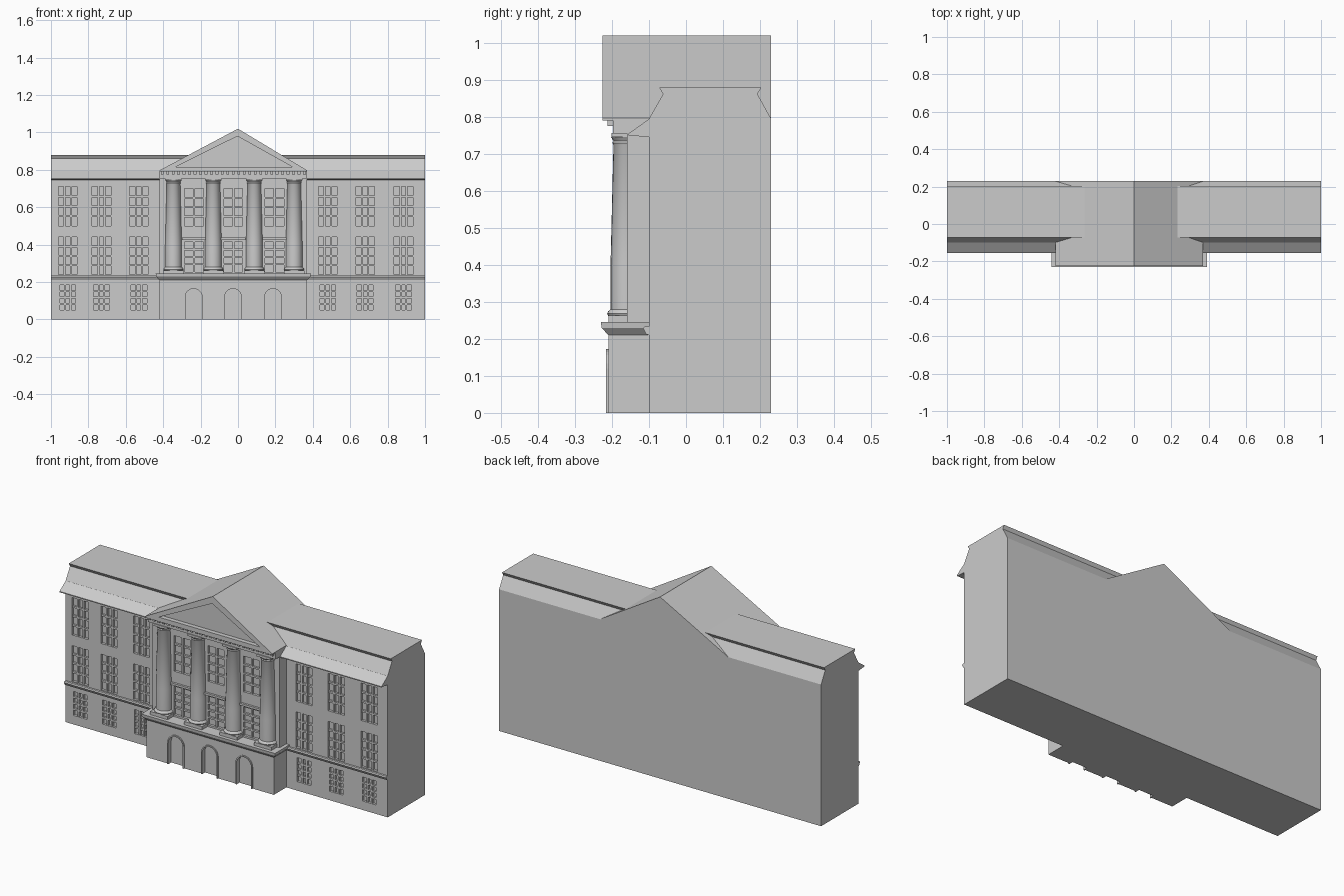
import bpy, bmesh, math
from mathutils import Vector

if "Cube" in bpy.data.objects:
    bpy.data.objects.remove(bpy.data.objects["Cube"])


def finish(bm, name):
    bmesh.ops.recalc_face_normals(bm, faces=bm.faces[:])
    me = bpy.data.meshes.new(name)
    bm.to_mesh(me)
    bm.free()
    ob = bpy.data.objects.new(name, me)
    bpy.context.collection.objects.link(ob)
    return ob


def add_prism(bm, pts, lo, hi, axis):
    """Extrude (y,z) points along x, or (x,z) points along y."""
    def place(p, t):
        return (t, p[0], p[1]) if axis == 'X' else (p[0], t, p[1])
    a = [bm.verts.new(place(p, lo)) for p in pts]
    b = [bm.verts.new(place(p, hi)) for p in pts]
    n = len(pts)
    bm.faces.new(a)
    bm.faces.new(b[::-1])
    for i in range(n):
        bm.faces.new((a[i], b[i], b[(i + 1) % n], a[(i + 1) % n]))


def prism(name, pts, lo, hi, axis):
    bm = bmesh.new()
    add_prism(bm, pts, lo, hi, axis)
    return finish(bm, name)


def add_box(bm, x0, x1, y0, y1, z0, z1):
    add_prism(bm, [(x0, z0), (x1, z0), (x1, z1), (x0, z1)], y0, y1, 'Y')


def boxes(name, items):
    bm = bmesh.new()
    for b in items:
        add_box(bm, *b)
    return finish(bm, name)


def cut(ob, cutter):
    m = ob.modifiers.new("cut", 'BOOLEAN')
    m.operation = 'DIFFERENCE'
    m.solver = 'EXACT'
    m.object = cutter
    bpy.context.view_layer.objects.active = ob
    bpy.ops.object.modifier_apply(modifier=m.name)


def glazing(wins, y, depth):
    """Bars dividing each window opening into panes."""
    out, t = [], 0.005
    for x, w, z0, z1, cols, rows in wins:
        for i in range(1, cols):
            c = x - w / 2 + w * i / cols
            out.append((c - t, c + t, y + 0.002, y + depth + 0.002, z0 - .001, z1 + .001))
        for j in range(1, rows):
            c = z0 + (z1 - z0) * j / rows
            out.append((x - w / 2 - .001, x + w / 2 + .001, y + 0.003, y + depth + 0.002, c - t, c + t))
    return out


def openings(wins, y, depth):
    return [(x - w / 2, x + w / 2, y - 0.05, y + depth, z0, z1) for x, w, z0, z1, c, r in wins]


XL, XR = -0.42, 0.37          # portico sides
WALL, BAY, BASE = -0.10, -0.16, -0.21   # front planes
DEPTH = 0.014

# main block with its stepped roof
body = prism("main_block", [(WALL, 0), (0.23, 0), (0.23, 0.795), (0.193, 0.862), (0.204, 0.88),
                            (-0.073, 0.88), (-0.062, 0.862), (WALL, 0.795)], -1, 1, 'X')
wings = []
for x in (-0.91, -0.73, -0.53, 0.48, 0.68, 0.885):
    wings += [(x, 0.085, 0.05, 0.185, 3, 4), (x, 0.10, 0.24, 0.44, 3, 4), (x, 0.10, 0.50, 0.71, 3, 4)]
cutter = boxes("wing_window_cutter", openings(wings, WALL, DEPTH))
cut(body, cutter)
bpy.data.objects.remove(cutter)
boxes("wing_window_bars", glazing(wings, WALL, DEPTH))

# eaves and string course on both wings
for side, x0, x1 in (("left", -1, XL), ("right", XR, 1)):
    prism(side + "_eave", [(-0.095, 0.798), (-0.155, 0.755), (-0.155, 0.75), (-0.095, 0.745)], x0, x1, 'X')
    prism(side + "_string_course", [(-0.095, 0.21), (-0.107, 0.212), (-0.116, 0.228), (-0.112, 0.234),
                                    (-0.095, 0.234)], x0, x1, 'X')

# portico base with arched doorways
base = boxes("portico_base", [(XL, XR, BASE, -0.09, 0, 0.215)])


def arch(x, r, top, bottom):
    s = top - r
    return [(x - r, bottom), (x + r, bottom)] + [
        (x + r * math.cos(math.pi * i / 12), s + r * math.sin(math.pi * i / 12)) for i in range(13)]


bm, bs = bmesh.new(), bmesh.new()
for x in (-0.237, -0.027, 0.187):
    add_prism(bm, arch(x, 0.045, 0.165, -0.02), BASE - 0.05, BASE + 0.02, 'Y')
    add_prism(bs, arch(x, 0.052, 0.172, 0.0), BASE - 0.006, BASE + 0.004, 'Y')
cutter = finish(bm, "door_cutter")
surround = finish(bs, "door_surrounds")
cut(base, cutter)
cut(surround, cutter)
bpy.data.objects.remove(cutter)

# flared cap on the base, tapered outward then vertical
bm = bmesh.new()
rings = []
for off, z in ((0, 0.21), (0.018, 0.23), (0.02, 0.245)):
    rings.append([bm.verts.new(p) for p in ((XL - off, -0.095, z), (XL - off, BASE - off, z),
                                            (XR + off, BASE - off, z), (XR + off, -0.095, z))])
for a, b in zip(rings, rings[1:]):
    for i in range(4):
        bm.faces.new((a[i], a[(i + 1) % 4], b[(i + 1) % 4], b[i]))
bm.faces.new(rings[0])
bm.faces.new(rings[-1])
finish(bm, "portico_base_cap")

# wall behind the columns, with windows and ledges
bay = boxes("portico_wall", [(XL, XR, BAY, -0.09, 0.24, 0.795)])
mids = []
for x in (-0.235, -0.025, 0.195):
    mids += [(x, 0.10, 0.255, 0.415, 2, 4), (x, 0.10, 0.50, 0.70, 2, 4)]
cutter = boxes("bay_window_cutter", openings(mids, BAY, DEPTH))
cut(bay, cutter)
bpy.data.objects.remove(cutter)
boxes("bay_window_bars", glazing(mids, BAY, DEPTH))
boxes("bay_ledges", [(x - 0.065, x + 0.065, BAY - 0.012, BAY + 0.005, 0.425, 0.437)
                     for x in (-0.235, -0.025, 0.195)])

# engaged columns turned from a profile
profile = [(0.0, 0.262), (0.05, 0.262), (0.053, 0.268), (0.05, 0.275), (0.044, 0.28), (0.044, 0.40),
           (0.036, 0.725), (0.039, 0.73), (0.036, 0.735), (0.043, 0.746), (0.0, 0.746)]
for k, x in enumerate((-0.345, -0.132, 0.087, 0.30)):
    bm = bmesh.new()
    vs = [bm.verts.new((x + r, BAY, z)) for r, z in profile]
    es = [bm.edges.new(e) for e in zip(vs, vs[1:])]
    bmesh.ops.spin(bm, geom=vs + es, cent=(x, BAY, 0), axis=(0, 0, 1), angle=2 * math.pi, steps=24)
    bmesh.ops.remove_doubles(bm, verts=bm.verts[:], dist=1e-4)
    col = finish(bm, "column_%d" % (k + 1))
    bpy.ops.object.select_all(action='DESELECT')
    col.select_set(True)
    bpy.context.view_layer.objects.active = col
    bpy.ops.object.shade_smooth_by_angle(angle=math.radians(35))
    boxes("column_blocks_%d" % (k + 1), [
        (x - 0.055, x + 0.055, BAY - 0.05, BAY + 0.01, 0.24, 0.263),
        (x - 0.044, x + 0.044, BAY - 0.042, BAY + 0.01, 0.745, 0.757)])

# entablature and dentils
boxes("entablature", [(XL, XR, -0.197, -0.15, 0.755, 0.797)])
n = 27
step = (XR - XL) / n
boxes("dentils", [(XL + step * (i + 0.25), XL + step * (i + 0.75), -0.212, -0.19, 0.776, 0.797)
                  for i in range(n)])

# gabled roof with recessed pediment, running to the back wall
roof = prism("gable_roof", [(XL, 0.79), (XR, 0.79), (XR, 0.797), (0, 1.02), (XL, 0.797)], -0.225, 0.23, 'Y')
cutter = prism("pediment_cutter", [(-0.335, 0.815), (0.292, 0.815), (-0.003, 0.98)], -0.3, -0.20, 'Y')
cut(roof, cutter)
bpy.data.objects.remove(cutter)
